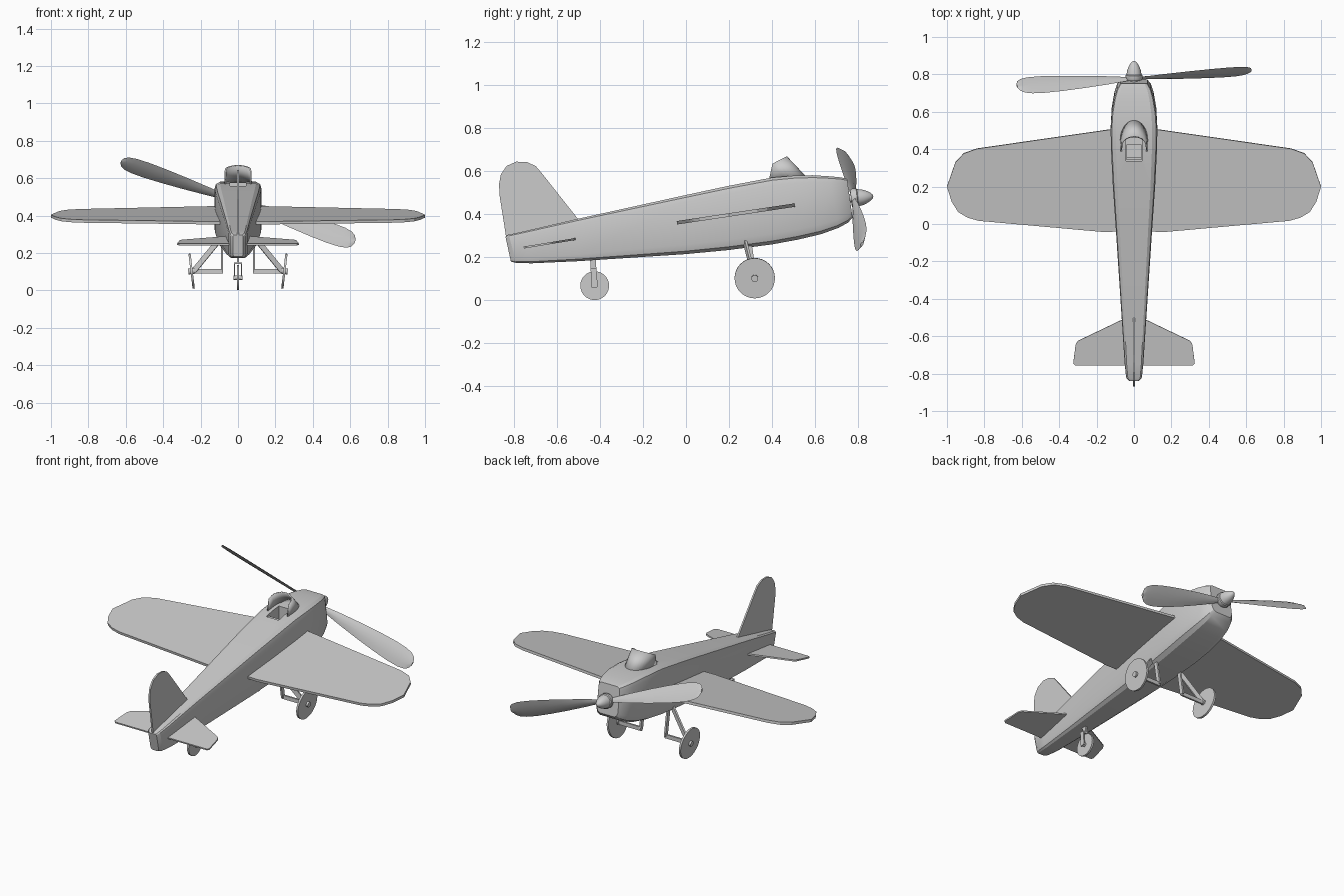
import bpy, bmesh, math
from mathutils import Vector, Matrix

if "Cube" in bpy.data.objects:
    bpy.data.objects.remove(bpy.data.objects["Cube"])


def make(name, verts, faces, smooth=None):
    me = bpy.data.meshes.new(name)
    me.from_pydata([tuple(v) for v in verts], [], faces)
    bm = bmesh.new()
    bm.from_mesh(me)
    bmesh.ops.recalc_face_normals(bm, faces=bm.faces)
    bm.to_mesh(me)
    bm.free()
    ob = bpy.data.objects.new(name, me)
    bpy.context.collection.objects.link(ob)
    if smooth:
        smooth_it(ob, smooth)
    return ob


def smooth_it(ob, deg):
    bpy.ops.object.select_all(action='DESELECT')
    ob.select_set(True)
    bpy.context.view_layer.objects.active = ob
    bpy.ops.object.shade_smooth_by_angle(angle=math.radians(deg))


def loft(name, rings, smooth=None):
    n = len(rings[0])
    faces = [(i * n + j, i * n + (j + 1) % n, (i + 1) * n + (j + 1) % n, (i + 1) * n + j)
             for i in range(len(rings) - 1) for j in range(n)]
    faces += [tuple(range(n)), tuple(range((len(rings) - 1) * n, len(rings) * n))]
    return make(name, [v for r in rings for v in r], faces, smooth)


def sheet(name, pts, thick, mirror=False):
    ob = make(name, pts, [tuple(range(len(pts)))])
    s = ob.modifiers.new("thickness", 'SOLIDIFY')
    s.thickness, s.offset = thick, 0
    if mirror:
        ob.modifiers.new("mirror", 'MIRROR')
    return ob


def box(name, centre, size):
    bpy.ops.mesh.primitive_cube_add(size=1, location=centre)
    ob = bpy.context.object
    ob.name, ob.scale = name, size
    return ob


def bar(name, p, q, thick, width):
    p, q = Vector(p), Vector(q)
    ob = box(name, (p + q) / 2, (thick, width, (q - p).length))
    ob.rotation_euler = (q - p).to_track_quat('Z', 'Y').to_euler()
    return ob


def disc(name, centre, radius, depth, camber=0):
    bpy.ops.mesh.primitive_cylinder_add(vertices=32, radius=radius, depth=depth, location=centre,
                                        rotation=(0, math.pi / 2 + camber, 0))
    ob = bpy.context.object
    ob.name = name
    smooth_it(ob, 35)
    return ob


# fuselage: stations of top y, top z, bottom y, bottom z, half width
stations = [(-.84, .295, -.815, .18, .028), (-.825, .305, -.79, .174, .042), (-.75, .322, -.72, .172, .05),
            (-.5, .38, -.5, .182, .066), (0, .49, 0, .215, .099), (.2, .533, .2, .234, .113),
            (.4, .571, .4, .26, .123), (.5, .58, .52, .282, .125), (.59, .582, .63, .308, .119),
            (.67, .577, .71, .337, .105), (.72, .572, .755, .362, .09), (.75, .565, .775, .385, .072)]
half = [(.68, 0), (.9, .05), (1, .16), (1, .88), (.95, .96), (.78, 1)]
section = half + [(-u, v) for u, v in reversed(half)]
fuselage = loft("fuselage", [[(u * w, yb + (yt - yb) * v, zb + (zt - zb) * v) for u, v in section]
                             for yt, zt, yb, zb, w in stations], 25)

# cockpit opening
cutter = box("cockpit_cutter", (0, .40, .58), (.086, .125, .22))
cutter.hide_render = True
cutter.hide_set(True)
cut = fuselage.modifiers.new("cockpit", 'BOOLEAN')
cut.operation, cut.object, cut.solver = 'DIFFERENCE', cutter, 'EXACT'
box("seat_cushion", (0, .385, .485), (.08, .08, .03))
box("seat_back", (0, .35, .52), (.08, .018, .07))

# windscreen: U-shaped shell with slanted rim
N = 16
verts = [(-.072, .385, .555), (-.072, .402, .635)]
for i in range(N + 1):
    a = math.pi * i / N
    c, s = math.cos(a), math.sin(a)
    verts.append((-.074 * c, .455 + .105 * s, .57 + .005 * s))
    verts.append((-.07 * c, .42 + .05 * s, .645 + .025 * s))
verts += [(.072, .385, .555), (.072, .402, .635)]
screen = make("windscreen", verts, [(2 * i, 2 * i + 2, 2 * i + 3, 2 * i + 1) for i in range(N + 2)], 40)
screen.modifiers.new("thickness", 'SOLIDIFY').thickness = .008

# wings, tailplane and fin
wing = [(.06, .51), (.13, .505), (.84, .403), (.91, .378), (.955, .33), (1, .2),
        (.975, .12), (.94, .065), (.89, .035), (.83, .018), (.16, -.042), (.06, -.038)]
sheet("wings", [(x, y, .367 + .15 * y) for x, y in wing], .016, True)
tail = [(.01, -.5), (.07, -.515), (.3, -.625), (.312, -.645), (.325, -.745), (.315, -.755), (.01, -.755)]
sheet("tailplane", [(x, y, .37 + .165 * y) for x, y in tail], .009, True)
fin = [(-.5, .375), (-.67, .59), (-.70, .625), (-.74, .643), (-.79, .645), (-.835, .625),
       (-.862, .585), (-.87, .54), (-.868, .49), (-.835, .28), (-.6, .3)]
sheet("tail_fin", [(0, y, z) for y, z in fin], .01)

# propeller and spinner share one tilted axis
hub = Matrix.Translation((0, .778, .475)) @ Matrix.Rotation(.19, 4, 'X') @ Matrix.Rotation(.335, 4, 'Y')
chord = [(.0, .02), (.06, .035), (.16, .062), (.3, .092), (.42, .112), (.52, .122),
         (.59, .118), (.63, .1), (.652, .07), (.662, .025)]
twist = math.radians(36)
cs, sn = math.cos(twist), math.sin(twist)
for k, name in enumerate(("left_blade", "right_blade")):
    turn = hub @ Matrix.Rotation(math.pi * k, 4, 'Y')
    rings = []
    for r, c in chord:
        ring = []
        for u, t in ((-.5, 0), (-.25, .8), (0, 1), (.25, .8), (.5, 0), (.25, -.8), (0, -1), (-.25, -.8)):
            u, t = u * c, t * .006
            ring.append(turn @ Vector((-r, -u * sn + t * cs, u * cs + t * sn)))
        rings.append(ring)
    loft(name, rings, 40)


axis = Matrix.Translation((0, .778, .475)) @ Matrix.Rotation(.1, 4, 'X')


def turned(name, profile, n=24):
    loft(name, [[axis @ Vector((r * math.cos(2 * math.pi * i / n), y, r * math.sin(2 * math.pi * i / n)))
                 for i in range(n)] for y, r in profile], 40)


turned("spinner", [(-.01, .04), (.0, .045), (.018, .045), (.022, .04), (.045, .036), (.065, .028),
                   (.082, .018), (.091, .009), (.094, .001)])
turned("propeller_shaft", [(-.06, .018), (0, .018)])

# main landing gear on both sides
for s, side in ((-1, "left"), (1, "right")):
    disc(side + "_wheel", (s * .248, .32, .103), .094, .012, s * .12)
    disc(side + "_wheel_hub", (s * .25, .32, .103), .016, .032, s * .12)
    bar(side + "_outer_strut", (s * .10, .275, .27), (s * .237, .318, .103), .011, .028)
    bar(side + "_inner_strut", (s * .085, .292, .27), (s * .085, .32, .1), .011, .024)
    bar(side + "_axle", (s * .08, .32, .103), (s * .25, .32, .103), .011, .024)

# tail wheel in its fork
disc("tail_wheel", (0, -.425, .068), .067, .012)
disc("tail_wheel_axle", (0, -.425, .068), .012, .05)
for s, side in ((-1, "left"), (1, "right")):
    bar(side + "_fork_leg", (s * .019, -.43, .145), (s * .019, -.425, .06), .007, .028)
box("fork_bridge", (0, -.43, .145), (.045, .028, .01))
bar("tail_strut", (0, -.434, .2), (0, -.43, .145), .012, .026)
